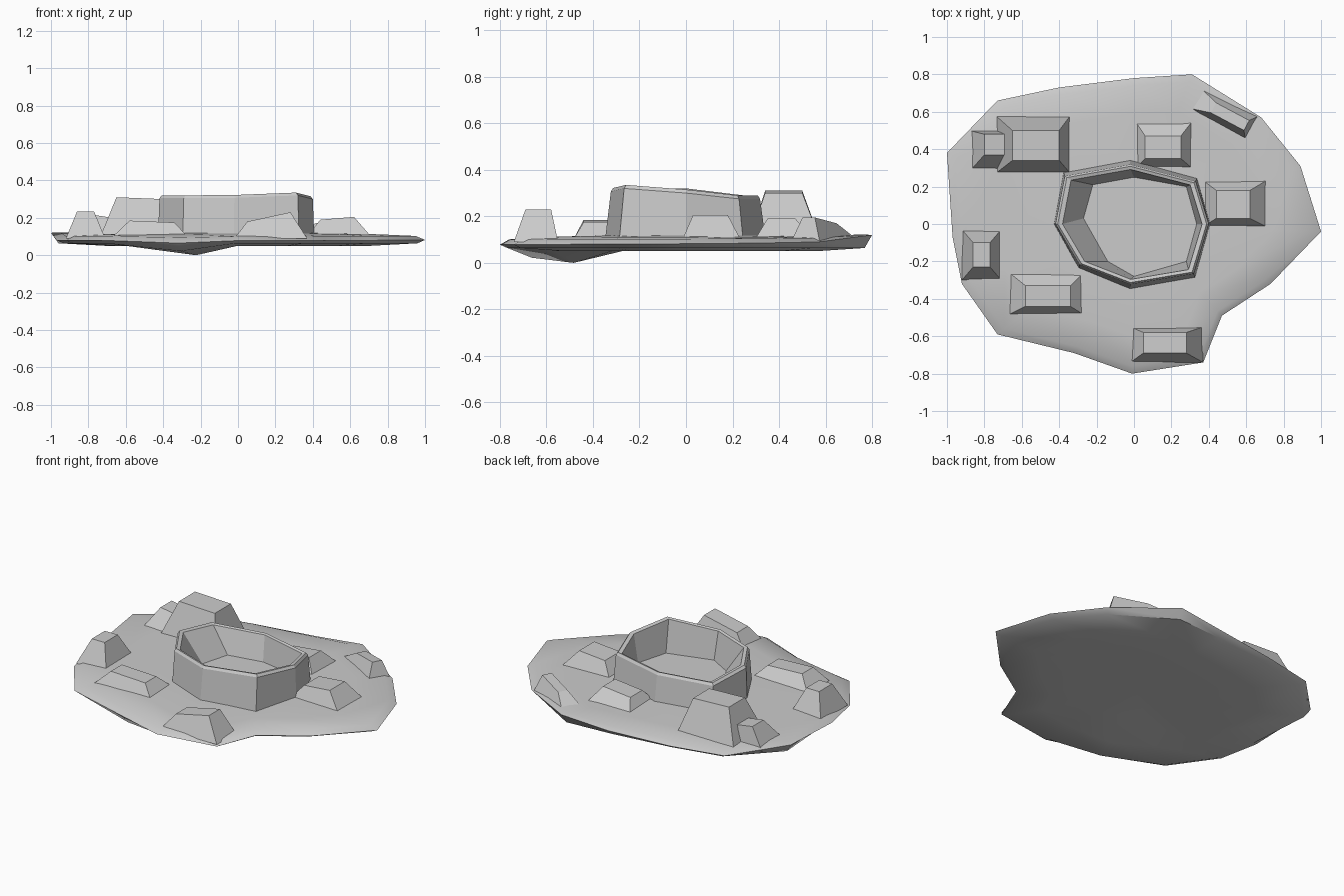
import bpy, bmesh, math

if "Cube" in bpy.data.objects:
    bpy.data.objects.remove(bpy.data.objects["Cube"])

def make_object(name, bm, smooth=None):
    bmesh.ops.recalc_face_normals(bm, faces=bm.faces)
    me = bpy.data.meshes.new(name)
    bm.to_mesh(me)
    bm.free()
    ob = bpy.data.objects.new(name, me)
    bpy.context.collection.objects.link(ob)
    if smooth:
        bpy.ops.object.select_all(action='DESELECT')
        ob.select_set(True)
        bpy.context.view_layer.objects.active = ob
        bpy.ops.object.shade_smooth_by_angle(angle=math.radians(smooth))
    return ob

def loft(name, rings, smooth=None):
    """Bridge equal-sized rings of points and cap both ends."""
    bm = bmesh.new()
    rows = [[bm.verts.new(p) for p in r] for r in rings]
    n = len(rows[0])
    for a, b in zip(rows, rows[1:]):
        for i in range(n):
            j = (i + 1) % n
            bm.faces.new((a[i], a[j], b[j], b[i]))
    for row in (rows[0], rows[-1]):
        co = [sum(v.co[k] for v in row) / n for k in range(3)]
        c = bm.verts.new(co)
        for i in range(n):
            bm.faces.new((row[i], row[(i + 1) % n], c))
    return make_object(name, bm, smooth)

# Ground slab: outline x, y and rim height
outline = [(-1, .38, .12), (-.73, .66, .085), (-.4, .73, .085), (0, .78, .095),
           (.31, .80, .12), (.68, .57, .09), (.89, .31, .085), (1, -.04, .082),
           (.73, -.32, .08), (.47, -.49, .08), (.37, -.74, .078),
           (-.01, -.80, .078), (-.32, -.69, .065), (-.73, -.59, .08),
           (-.92, -.32, .08), (-.97, -.07, .08)]

def ring(s, height):
    return [(x * s, y * s, height(i, z)) for i, (x, y, z) in enumerate(outline)]

DIP = 12  # lowest corner of the underside
loft("ground_slab", [
    ring(.4, lambda i, z: .05),
    ring(.7, lambda i, z: 0 if i == DIP else .05),
    ring(.96, lambda i, z: .022 if i == DIP else .064),
    ring(1, lambda i, z: z),
    ring(.95, lambda i, z: .5 * z + .062),
    ring(.75, lambda i, z: .112),
    ring(.4, lambda i, z: .118),
], 40)

# Crater wall: eight-sided ring with an uneven rim and a sunken floor
rim = [(-.37, .27, .29), (-.02, .335, .29), (.33, .24, .29), (.40, 0, .315),
       (.32, -.28, .335), (-.02, -.34, .322), (-.29, -.23, .32), (-.42, 0, .32)]
floor = [(-.22, .21), (0, .25), (.28, .2), (.335, 0),
         (.28, -.2), (0, -.28), (-.14, -.2), (-.27, .03)]

loft("crater_wall", [
    [(x * 1.02, y * 1.03, .08) for x, y, z in rim],
    [(x, y * .95, z - .015) for x, y, z in rim],
    [(x * .97, y * .92, z) for x, y, z in rim],
    [(x * .91, y * .87, z - .005) for x, y, z in rim],
    [(x, y, .135) for x, y in floor],
])

# Rocky mounds: base box, top box, top heights at left and right
def mound(name, base, top, z_left, z_right, angle=0):
    def quad(b, zl, zr):
        x0, x1, y0, y1 = b
        cx, cy = (base[0] + base[1]) / 2, (base[2] + base[3]) / 2
        c, s = math.cos(angle), math.sin(angle)
        pts = [(x0, y0, zl), (x1, y0, zr), (x1, y1, zr), (x0, y1, zl)]
        return [(cx + (x - cx) * c - (y - cy) * s,
                 cy + (x - cx) * s + (y - cy) * c, z) for x, y, z in pts]
    loft(name, [quad(base, .09, .09), quad(top, z_left, z_right)])

mound("tall_back_mound", (-.74, -.34, .27, .58), (-.65, -.4, .34, .5), .31, .30)
mound("back_mound_step", (-.88, -.56, .28, .5), (-.8, -.67, .37, .48), .22, .2)
mound("back_mound", (0, .32, .29, .56), (.06, .25, .35, .47), .17, .19)
mound("right_mound", (.36, .72, -.02, .24), (.44, .62, .03, .18), .19, .205)
mound("front_mound", (-.02, .37, -.74, -.55), (.05, .28, -.69, -.58), .18, .23)
mound("front_left_mound", (-.68, -.26, -.49, -.25), (-.58, -.34, -.44, -.33), .185, .175)
mound("left_mound", (-.92, -.71, -.30, -.03), (-.86, -.77, -.23, -.1), .235, .235)

# Angular outcrop near the back right edge: sloping wedge
mound("back_right_wedge", (.28, .65, .53, .67), (.42, .62, .57, .63), .17, .195,
      math.radians(-28))
